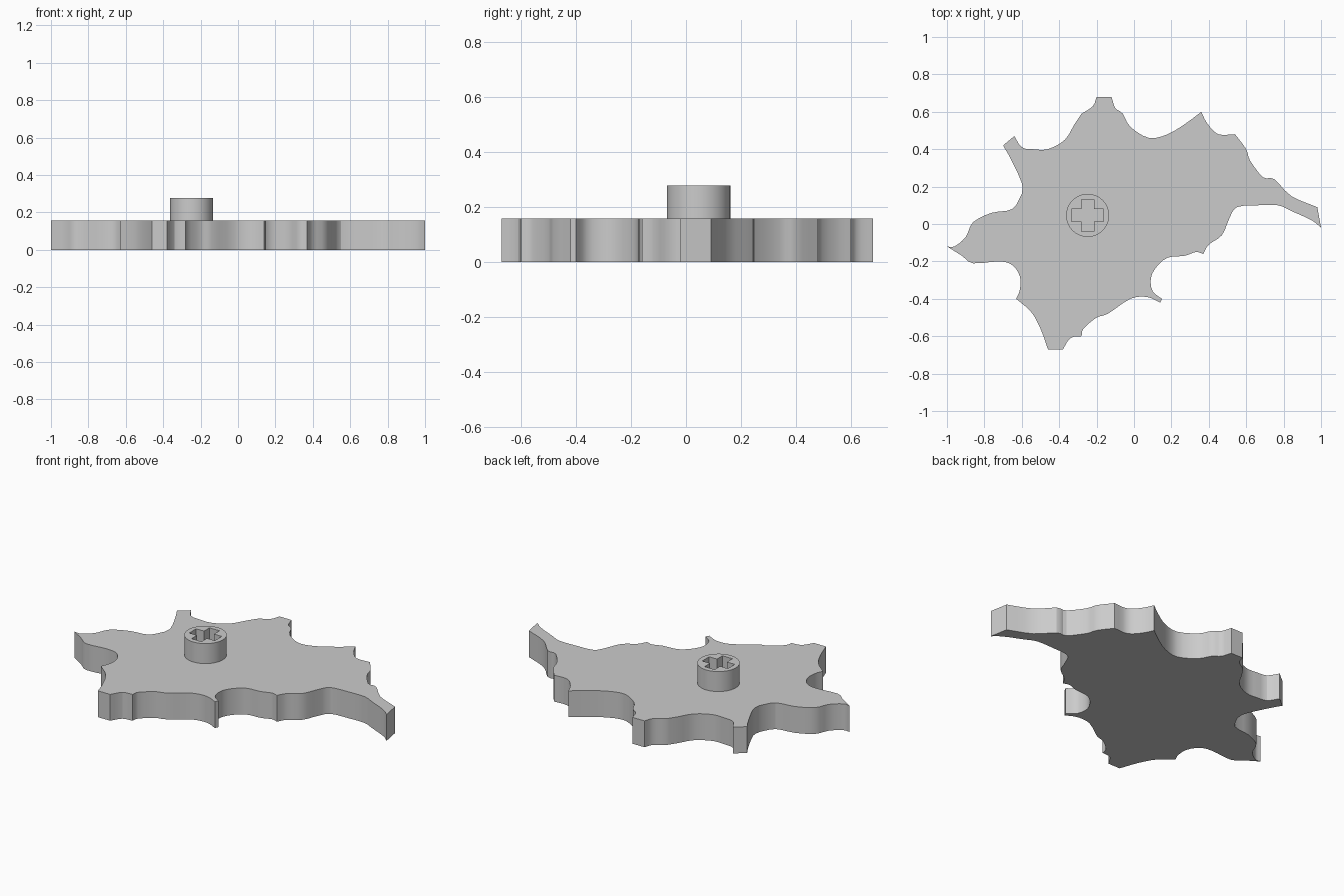
import bpy
import bmesh
import math
from mathutils import Vector

if "Cube" in bpy.data.objects:
    bpy.data.objects.remove(bpy.data.objects["Cube"], do_unlink=True)

grey = bpy.data.materials.new("plain_grey")
grey.use_nodes = True
grey.diffuse_color = (0.6, 0.6, 0.6, 1)
grey.node_tree.nodes["Principled BSDF"].inputs["Base Color"].default_value = grey.diffuse_color

PLATE_TOP = 0.158
HUB_TOP = 0.278
HUB_CENTRE = Vector((-0.248, 0.046))

# Splash outline in hundredths: each run starts at a sharp tip and
# flows smoothly to the start of the next run
RUNS = [
    [(-100, -12), (-96, -12), (-90, -7), (-86, 1), (-76, 6), (-65, 8)],
    [(-60, 16), (-60, 22), (-66, 35)],
    [(-70, 42)],
    [(-64, 47), (-60, 41), (-54, 40), (-46, 40), (-37, 45), (-32, 53)],
    [(-28, 59), (-22, 63)],
    [(-20, 68)],
    [(-12, 68), (-10, 62), (-6, 59), (-2, 52), (8, 46), (18, 48), (28, 54)],
    [(36, 60), (39, 54), (45, 48)],
    [(54, 48), (60, 40), (62, 34), (69, 25), (75, 24), (84, 15)],
    [(98, 9)],
    [(100, -2), (95, 2), (84, 7), (77, 10), (66, 10), (55, 9), (51, 3), (47, -6), (40, -11)],
    [(37, -16), (33, -15), (27, -17), (18, -18), (12, -23), (9, -29), (10, -36)],
    [(15, -40)],
    [(14, -42), (7, -39), (-2, -40), (-14, -48), (-20, -50), (-27, -56)],
    [(-28, -60), (-34, -61)],
    [(-38, -67)],
    [(-46, -67), (-50, -56), (-55, -47)],
    [(-63, -40), (-61, -35), (-61, -28), (-65, -22), (-72, -20), (-86, -21), (-92, -17)],
]


def smooth_run(points, steps=3):
    """Catmull-Rom points through an open run, leaving out its last point."""
    pts = [2 * points[0] - points[1]] + points + [2 * points[-1] - points[-2]]
    result = []
    for a, b, c, d in zip(pts, pts[1:], pts[2:], pts[3:]):
        for step in range(steps):
            t = step / steps
            result.append(b + t / 2 * ((c - a) + t * (2 * a - 5 * b + 4 * c - d)
                                       + t * t * (3 * b - a - 3 * c + d)))
    return result


def extrude_loops(name, loops, bottom, top):
    """Fill the area between closed loops and raise it into a solid."""
    bm = bmesh.new()
    edges = []
    for loop in loops:
        verts = [bm.verts.new((p.x, p.y, bottom)) for p in loop]
        edges += [bm.edges.new((v, verts[i - 1])) for i, v in enumerate(verts)]
    bmesh.ops.triangle_fill(bm, edges=edges, use_beauty=True, use_dissolve=False)
    raised = bmesh.ops.extrude_face_region(bm, geom=bm.faces[:], use_keep_orig=True)
    bmesh.ops.translate(bm, vec=(0, 0, top - bottom),
                        verts=[g for g in raised["geom"] if isinstance(g, bmesh.types.BMVert)])
    bmesh.ops.recalc_face_normals(bm, faces=bm.faces[:])
    mesh = bpy.data.meshes.new(name)
    bm.to_mesh(mesh)
    bm.free()
    mesh.materials.append(grey)
    obj = bpy.data.objects.new(name, mesh)
    bpy.context.collection.objects.link(obj)
    bpy.ops.object.select_all(action="DESELECT")
    obj.select_set(True)
    bpy.context.view_layer.objects.active = obj
    bpy.ops.object.shade_smooth_by_angle(angle=math.radians(25))
    return obj


# Splash-shaped plate
tips = [[Vector(p) / 100 for p in run] for run in RUNS]
outline = []
for run, following in zip(tips, tips[1:] + tips[:1]):
    outline += smooth_run(run + [following[0]])
extrude_loops("splash_plate", [outline], 0, PLATE_TOP)

# Round hub with a cross-shaped socket
sides = 48
rim = [HUB_CENTRE + 0.115 * Vector((math.cos(a), math.sin(a)))
       for a in (math.tau * i / sides for i in range(sides))]
reach, half = 0.085, 0.033
socket = []
for sx, sy in ((1, 1), (-1, 1), (-1, -1), (1, -1)):
    corner = [(reach, half), (half, half), (half, reach)]
    if sx * sy < 0:
        corner.reverse()
    socket += [HUB_CENTRE + Vector((sx * x, sy * y)) for x, y in corner]
extrude_loops("socket_hub", [rim, socket], PLATE_TOP - 0.005, HUB_TOP)
